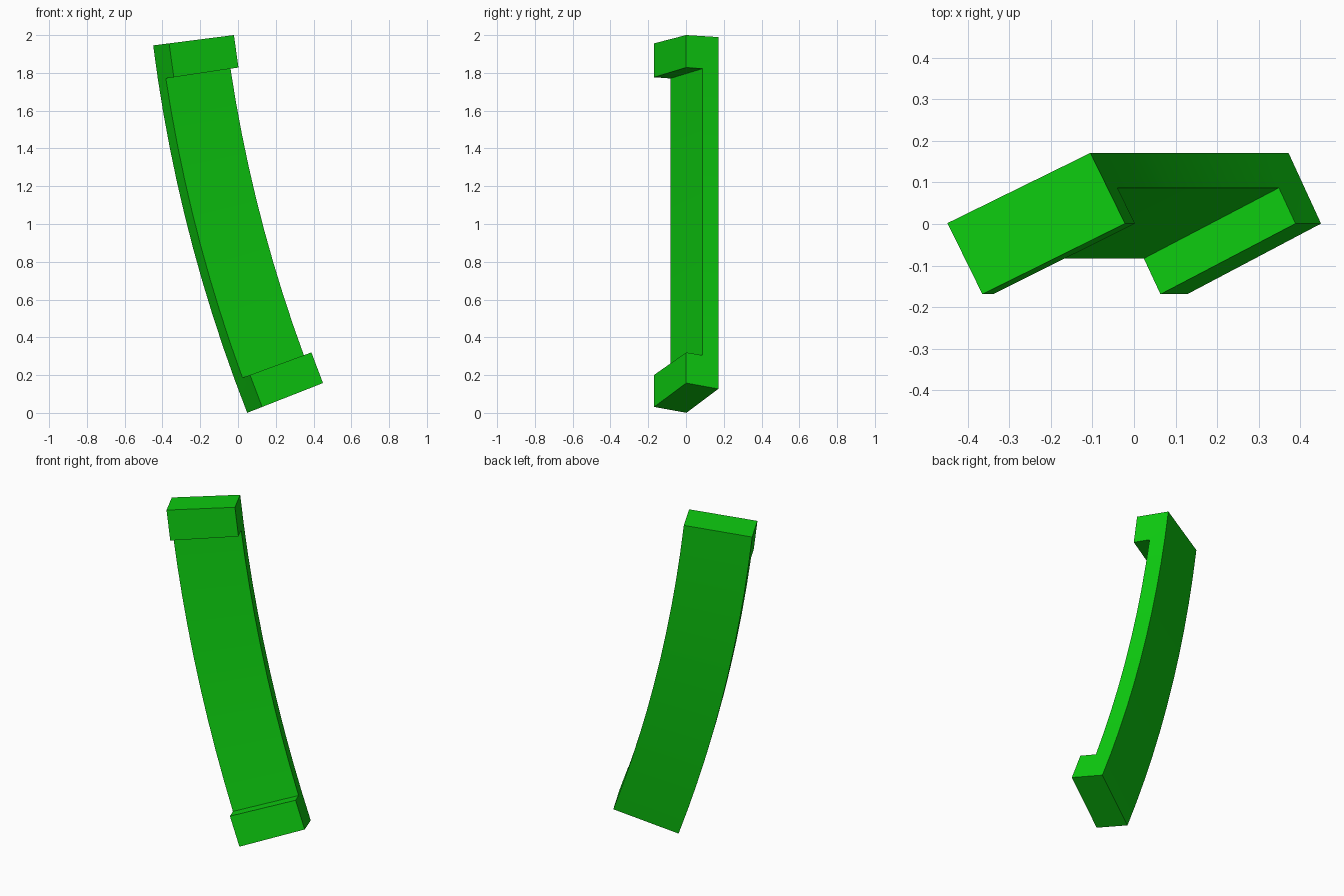
import bpy, bmesh
from math import sin, cos, radians
from mathutils import Vector

cube = bpy.data.objects.get("Cube")
if cube:
    bpy.data.objects.remove(cube, do_unlink=True)

# Sweep layout: arc around an axis parallel to y
CENTRE_X, CENTRE_Z = 7.64, 2.98
TOP_ANGLE, BOTTOM_ANGLE = radians(7.288), radians(21.43)
SEGMENTS = 11

# Tilted rectangular bar section as (radius, y); front edge is the last two points
SECTION = [(8.155, 0.002), (7.808, 0.171), (7.7665, 0.087), (8.1125, -0.083)]
LUG_STEP = (-0.0425, -0.086)


def radial(angle):
    return Vector((-cos(angle), 0, -sin(angle)))


def place(radius, y, angle):
    return Vector((CENTRE_X, y, CENTRE_Z)) + radial(angle) * radius


green = bpy.data.materials.new("bright green")
green.use_nodes = True
colour = (0.004, 0.6, 0.005, 1)
green.diffuse_color = colour
green.node_tree.nodes["Principled BSDF"].inputs["Base Color"].default_value = colour

# Curved bar
bm = bmesh.new()
angles = [TOP_ANGLE + (BOTTOM_ANGLE - TOP_ANGLE) * i / SEGMENTS for i in range(SEGMENTS + 1)]
rings = [[bm.verts.new(place(r, y, a)) for r, y in SECTION] for a in angles]
front_faces = []
for upper, lower in zip(rings, rings[1:]):
    for k in range(4):
        n = (k + 1) % 4
        face = bm.faces.new((upper[k], upper[n], lower[n], lower[k]))
        if k == 2:
            front_faces.append(face)
bm.faces.new(rings[0])
bm.faces.new(rings[-1])
bmesh.ops.recalc_face_normals(bm, faces=bm.faces[:])

# End lugs, pulled forward from the first and last front faces
for face in (front_faces[0], front_faces[-1]):
    result = bmesh.ops.extrude_face_region(bm, geom=[face])
    for v in [g for g in result["geom"] if isinstance(g, bmesh.types.BMVert)]:
        outward = Vector((v.co.x - CENTRE_X, 0, v.co.z - CENTRE_Z)).normalized()
        v.co += outward * LUG_STEP[0] + Vector((0, LUG_STEP[1], 0))
    if face.is_valid:
        bmesh.ops.delete(bm, geom=[face], context='FACES_ONLY')
bmesh.ops.recalc_face_normals(bm, faces=bm.faces[:])

mesh = bpy.data.meshes.new("curved_handle")
bm.to_mesh(mesh)
bm.free()
mesh.materials.append(green)
handle = bpy.data.objects.new("curved_handle", mesh)
bpy.context.collection.objects.link(handle)

# Smooth the gentle arc, keep the bar edges sharp
bpy.ops.object.select_all(action='DESELECT')
handle.select_set(True)
bpy.context.view_layer.objects.active = handle
bpy.ops.object.shade_smooth_by_angle(angle=radians(30))
